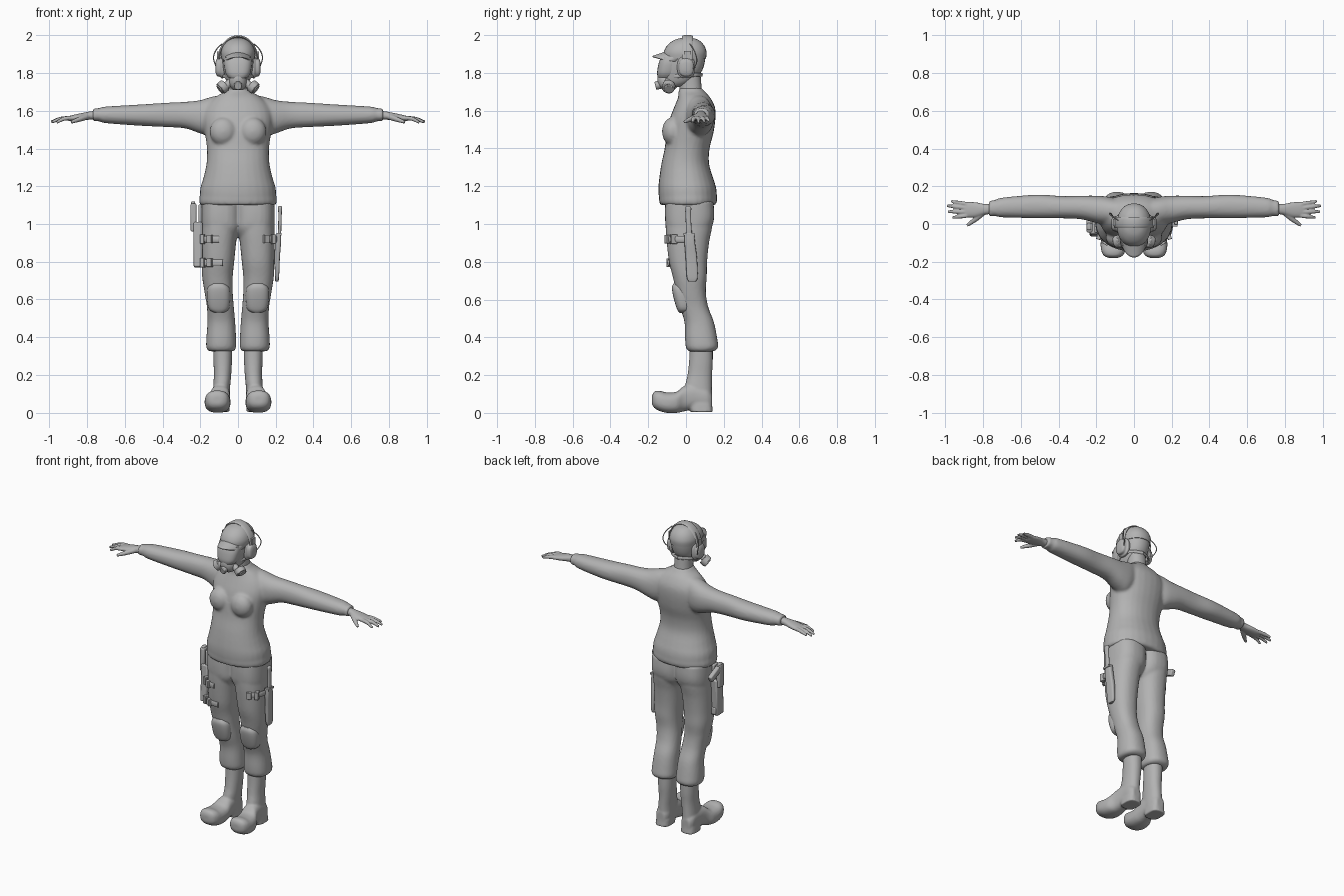
import bpy, bmesh, math
from mathutils import Vector, Matrix

grey = bpy.data.materials.new("plain grey")
grey.diffuse_color = (0.45, 0.45, 0.45, 1)


def spline(rows, n=4):
    """Catmull-Rom subdivision of a list of number rows."""
    out = []
    for i in range(len(rows) - 1):
        a, b, c, d = (rows[max(0, min(len(rows) - 1, i + k))] for k in (-1, 0, 1, 2))
        for s in range(n):
            t = s / n
            out.append([q + .5 * t * (r - p + t * (2*p - 5*q + 4*r - u + t * (3*(q - r) + u - p)))
                        for p, q, r, u in zip(a, b, c, d)])
    return out + [list(rows[-1])]


def skin(bm, rings):
    vs = [[bm.verts.new(p) for p in r] for r in rings]
    n = len(vs[0])
    for a, b in zip(vs, vs[1:]):
        for i in range(n):
            bm.faces.new((a[i], a[(i + 1) % n], b[(i + 1) % n], b[i]))
    bm.faces.new(vs[0])
    bm.faces.new(vs[-1])


def loft(axis, rows, power=2.2, sides=28):
    """Rounded sections along an axis: (position, a0, a1, b0, b1)."""
    def add(bm):
        rings = []
        for t, a0, a1, b0, b1 in spline(rows):
            ring = []
            for i in range(sides):
                w = 2 * math.pi * i / sides
                c, s = math.cos(w), math.sin(w)
                a = (a0 + a1) / 2 + (a1 - a0) / 2 * math.copysign(abs(c) ** (2 / power), c)
                b = (b0 + b1) / 2 + (b1 - b0) / 2 * math.copysign(abs(s) ** (2 / power), s)
                ring.append({"x": (t, a, b), "y": (a, t, b), "z": (a, b, t)}[axis])
            rings.append(ring)
        skin(bm, rings)
    return add


def tube(pts, sides=12, flat=None, up=(0, 1, 0)):
    """Round or flat strip along points (x, y, z, radius)."""
    def add(bm):
        path = spline(pts)
        rings = []
        for i, p in enumerate(path):
            d = Vector(path[min(i + 1, len(path) - 1)][:3]) - Vector(path[max(i - 1, 0)][:3])
            u = d.cross(Vector(up)).normalized()
            v = u.cross(d).normalized()
            rings.append([Vector(p[:3]) + u * math.cos(w) * p[3] + v * math.sin(w) * (flat or p[3])
                          for w in (2 * math.pi * k / sides for k in range(sides))])
        skin(bm, rings)
    return add


def ball(c, r):
    def add(bm):
        bmesh.ops.create_uvsphere(bm, u_segments=24, v_segments=14, radius=1,
                                  matrix=Matrix.Translation(c) @ Matrix.Diagonal((*r, 1)))
    return add


def box(c, size, rot=(0, 0, 0)):
    def add(bm):
        m = Matrix.Translation(c)
        for ang, ax in zip(rot, "XYZ"):
            m = m @ Matrix.Rotation(math.radians(ang), 4, ax)
        bmesh.ops.create_cube(bm, size=1, matrix=m @ Matrix.Diagonal((*size, 1)))
    return add


def drum(c, r, depth, direction):
    def add(bm):
        m = Matrix.Translation(c) @ Vector(direction).to_track_quat("Z", "Y").to_matrix().to_4x4()
        bmesh.ops.create_cone(bm, cap_ends=True, segments=24, radius1=r, radius2=r, depth=depth, matrix=m)
    return add


def make(name, parts, mirror=False, fuse=0, soften=4, bevel=0):
    bm = bmesh.new()
    for p in parts:
        p(bm)
    bmesh.ops.recalc_face_normals(bm, faces=bm.faces)
    me = bpy.data.meshes.new(name)
    bm.to_mesh(me)
    bm.free()
    ob = bpy.data.objects.new(name, me)
    bpy.context.collection.objects.link(ob)
    me.materials.append(grey)
    if mirror:
        ob.modifiers.new("Mirror", "MIRROR").use_mirror_merge = False
    if bevel:
        b = ob.modifiers.new("Bevel", "BEVEL")
        b.width, b.segments = bevel, 2
    if fuse:
        r = ob.modifiers.new("Fuse", "REMESH")
        r.mode, r.voxel_size, r.use_smooth_shade = "VOXEL", fuse, True
        s = ob.modifiers.new("Soften", "SMOOTH")
        s.factor, s.iterations = .5, soften
    return ob


# Sweater: torso, bust, sleeves and hem fused into one skin
make("sweater", [
    loft("z", [(1.10, -.198, .198, -.13, .152), (1.14, -.203, .203, -.143, .163),
               (1.19, -.200, .200, -.146, .160), (1.24, -.185, .185, -.142, .145),
               (1.32, -.167, .167, -.130, .122), (1.40, -.165, .165, -.113, .125),
               (1.48, -.175, .175, -.103, .145), (1.56, -.185, .185, -.085, .156),
               (1.62, -.170, .170, -.062, .153), (1.67, -.125, .125, -.042, .128),
               (1.70, -.075, .075, -.040, .100), (1.72, -.058, .058, -.035, .085)]),
    ], fuse=0)
sweater = bpy.data.objects["sweater"]
bm = bmesh.new()
bm.from_mesh(sweater.data)
for s in (-1, 1):
    ball((s * .078, -.072, 1.49), (.072, .055, .075))(bm)
    loft("x", [(s * .08, .01, .13, 1.50, 1.685), (s * .14, -.005, .145, 1.465, 1.675),
               (s * .20, .005, .150, 1.480, 1.657), (s * .28, .025, .150, 1.507, 1.648),
               (s * .38, .030, .148, 1.514, 1.643), (s * .50, .030, .156, 1.520, 1.635),
               (s * .62, .033, .148, 1.528, 1.628), (s * .71, .036, .138, 1.536, 1.622),
               (s * .735, .042, .128, 1.545, 1.615), (s * .77, .040, .124, 1.545, 1.612)])(bm)
loft("z", [(1.10, -.203, .203, -.137, .158), (1.125, -.207, .207, -.143, .165),
           (1.15, -.203, .203, -.142, .163)])(bm)
bmesh.ops.recalc_face_normals(bm, faces=bm.faces)
bm.to_mesh(sweater.data)
bm.free()
r = sweater.modifiers.new("Fuse", "REMESH")
r.mode, r.voxel_size, r.use_smooth_shade = "VOXEL", .009, True
sweater.modifiers.new("Soften", "SMOOTH").iterations = 5

# Trousers with gathered cuffs
make("trousers", [
    loft("z", [(.93, .002, .175, -.08, .10), (.98, -.02, .192, -.105, .135),
               (1.04, -.02, .195, -.112, .150), (1.12, -.02, .193, -.110, .145)], 2.5),
    loft("z", [(.325, .022, .155, .015, .145), (.345, .010, .168, .000, .170),
               (.39, .010, .168, -.005, .166), (.48, .015, .162, -.008, .148),
               (.56, .022, .165, -.032, .118), (.64, .028, .178, -.052, .105),
               (.72, .028, .190, -.070, .110), (.80, .020, .193, -.090, .112),
               (.90, .010, .195, -.102, .122), (.98, .000, .194, -.108, .138),
               (1.05, .000, .190, -.108, .145)], 2.3),
], mirror=True, fuse=.009, soften=3)

# Knee pads
make("knee_pad", [loft("z", [(.53, .075, .125, -.035, .02), (.55, .048, .155, -.048, .03),
                             (.61, .040, .165, -.066, .03), (.66, .045, .162, -.074, .03),
                             (.685, .07, .14, -.066, .02)], 2.6)], mirror=True)

# Boots: shaft, foot with upturned toe, heel
make("boots", [
    loft("z", [(.05, .045, .135, .02, .138), (.13, .042, .132, -.005, .137),
               (.20, .036, .128, .008, .138), (.27, .032, .130, .016, .142),
               (.35, .030, .132, .02, .142)]),
    loft("y", [(-.180, .085, .135, .045, .090), (-.168, .060, .160, .026, .112),
               (-.14, .045, .174, .010, .117), (-.10, .040, .177, .000, .108),
               (-.05, .040, .170, .000, .112), (-.01, .042, .150, .008, .142),
               (.05, .044, .140, .022, .150), (.11, .048, .136, .022, .13),
               (.138, .065, .12, .03, .10)], 2.5),
    loft("z", [(.004, .045, .142, .025, .142), (.05, .045, .138, .015, .138)], 3.2),
], mirror=True, fuse=.007, soften=3)

# Hands with four fingers and a thumb
fingers = [((.885, .105), (.97, .120), 1.548), ((.89, .085), (.992, .097), 1.542),
           ((.89, .064), (.988, .066), 1.540), ((.885, .045), (.962, .034), 1.538)]
make("hands", [
    loft("x", [(.74, .052, .108, 1.555, 1.603), (.79, .050, .106, 1.553, 1.596),
               (.84, .036, .115, 1.549, 1.586), (.885, .035, .117, 1.545, 1.576),
               (.905, .042, .110, 1.55, 1.57)])
] + [tube([(*a, 1.562, .012), ((a[0] + b[0]) / 2, (a[1] + b[1]) / 2, 1.558, .011), (*b, z, .007)],
          up=(0, 0, 1)) for a, b, z in fingers]
  + [tube([(.80, .06, 1.57, .016), (.84, .026, 1.556, .014), (.885, -.008, 1.54, .008)], up=(0, 0, 1))],
    mirror=True, fuse=.0045, soften=2)

# Neck and head
make("neck", [loft("z", [(1.66, -.06, .06, -.03, .09), (1.73, -.054, .054, -.035, .082),
                         (1.82, -.054, .054, -.04, .075)])])
make("head", [loft("z", [(1.725, -.035, .035, -.105, -.03), (1.75, -.058, .058, -.122, .03),
                         (1.80, -.074, .074, -.130, .078), (1.85, -.083, .083, -.128, .098),
                         (1.91, -.085, .085, -.112, .103), (1.95, -.07, .07, -.085, .085),
                         (1.975, -.03, .03, -.03, .04)])])

# Cap crown and curved brim
make("cap_crown", [loft("z", [(1.875, -.088, .088, -.118, .106), (1.91, -.091, .091, -.118, .109),
                              (1.945, -.079, .079, -.100, .096), (1.972, -.055, .055, -.066, .070),
                              (1.984, -.028, .028, -.03, .038), (1.987, -.008, .008, -.008, .012)])])


def brim(bm):
    grid = []
    for j in range(7):
        v = j / 6
        grid.append([bm.verts.new((.086 * u * (1 - .08 * v),
                                   -.02 - .09 * math.sqrt(1 - .97 * u * u) - .068 * v * math.sqrt(1 - .9 * u * u),
                                   1.912 - .022 * v - .030 * u * u))
                     for u in (i / 10 - 1 for i in range(21))])
    for a, b in zip(grid, grid[1:]):
        for i in range(20):
            bm.faces.new((a[i], a[i + 1], b[i + 1], b[i]))


make("cap_brim", [brim]).modifiers.new("Thickness", "SOLIDIFY").thickness = .007

# Face mask: visor, muzzle, valve and two filter canisters
make("visor", [loft("z", [(1.775, -.05, .05, -.148, -.05), (1.80, -.066, .066, -.153, -.04),
                          (1.85, -.074, .074, -.145, -.03), (1.885, -.070, .070, -.132, -.03)], 2.6)])
make("mask_muzzle", [loft("z", [(1.712, -.028, .028, -.125, -.06), (1.735, -.045, .045, -.145, -.04),
                                (1.765, -.046, .046, -.152, -.04), (1.79, -.03, .03, -.15, -.06)])])
make("mask_valve", [drum((0, -.148, 1.735), .022, .03, (0, -1, -.25))], bevel=.004)
make("mask_filters", [drum((.052, -.098, 1.742), .020, .05, (.75, -.2, -.6)),
                      drum((.080, -.092, 1.727), .034, .034, (.75, -.2, -.6)),
                      drum((.094, -.089, 1.716), .027, .012, (.75, -.2, -.6))], mirror=True, bevel=.004)
make("mask_strap", [tube([(.05, -.08, 1.78, .004), (.078, -.03, 1.785, .004), (.07, .05, 1.79, .004),
                          (.0, .085, 1.79, .004)], flat=.010, up=(0, 0, 1))], mirror=True)

# Headset: band, cushions, cups and outer wire
arc = [(.101 * math.cos(a), .008, 1.868 + .126 * math.sin(a), .007)
       for a in (math.pi * k / 12 for k in range(13))]
make("headset_band", [tube(arc, flat=.030)])
make("ear_cups", [loft("x", [(.072, -.045, .047, 1.775, 1.885), (.086, -.047, .049, 1.772, 1.888),
                             (.094, -.040, .042, 1.78, 1.88), (.112, -.036, .038, 1.785, 1.875),
                             (.120, -.02, .022, 1.81, 1.855)], 2.6),
                  box((.103, .008, 1.89), (.016, .035, .05))], mirror=True)
make("headset_wire", [tube([(.108, .035, 1.82, .003), (.122, .055, 1.85, .003), (.130, .055, 1.885, .003),
                            (.115, .04, 1.925, .003), (.085, .02, 1.955, .003)], 8)], mirror=True)

# Right thigh: holstered sidearm with grip leaning back
make("holster", [box((-.212, -.025, .89), (.046, .07, .24), (-3, 0, 0)),
                 box((-.200, -.02, 1.03), (.020, .055, .15)),
                 box((-.205, -.02, .80), (.040, .06, .05))], bevel=.008)
make("sidearm", [box((-.236, -.02, 1.035), (.030, .050, .15)),
                 box((-.236, .040, 1.065), (.030, .10, .042), (-25, 0, 0)),
                 box((-.238, -.015, 1.105), (.022, .035, .03))], bevel=.007)

# Left thigh: sheathed knife
make("knife_sheath", [loft("z", [(.695, .198, .214, .015, .050), (.72, .196, .218, .004, .062),
                                 (.82, .194, .222, -.002, .058), (.90, .196, .228, -.008, .048),
                                 (.94, .196, .228, -.008, .045)], 4)])
make("knife_handle", [loft("z", [(.92, .208, .224, .000, .036), (.97, .212, .230, .000, .030),
                                 (1.05, .214, .232, -.003, .026), (1.085, .212, .234, -.006, .028),
                                 (1.095, .215, .23, 0, .02)], 3),
                      box((.218, .016, .945), (.028, .058, .014))], bevel=.003)

# Thigh straps and buckles
for name, s, z, inner in (("holster_strap_upper", -1, .92, .10), ("holster_strap_lower", -1, .795, .08),
                          ("knife_strap", 1, .92, .14)):
    f = -.105 if z > .9 else -.094
    make(name, [tube([(s * .203, .0, z, .006), (s * .190, -.055, z, .006), (s * .155, f + .012, z, .006),
                      (s * inner, f, z, .006)], flat=.018, up=(0, 0, 1)),
                box((s * .150, f + .006, z), (.030, .022, .044), (0, 0, s * 28)),
                box((s * .186, -.065, z), (.022, .035, .050), (0, 0, s * 18))], bevel=.002)

# Smooth shading with crisp edges
for ob in bpy.context.scene.objects:
    ob.select_set(True)
    bpy.context.view_layer.objects.active = ob
bpy.ops.object.shade_smooth_by_angle(angle=math.radians(42))
